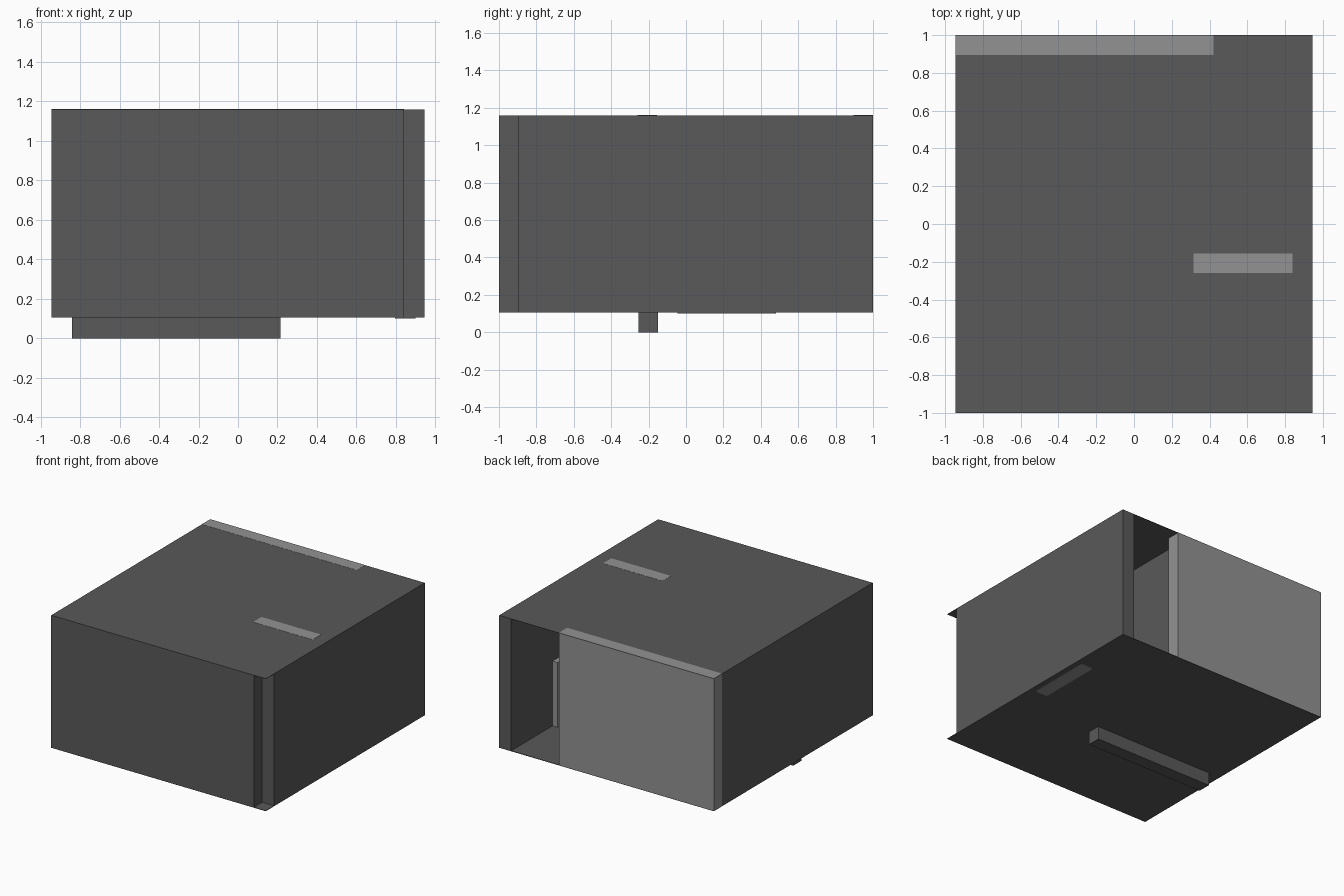
import bpy
import bmesh

if "Cube" in bpy.data.objects:
    bpy.data.objects.remove(bpy.data.objects["Cube"])


def material(name, value):
    m = bpy.data.materials.new(name)
    m.diffuse_color = (value, value, value, 1)
    m.use_nodes = True
    m.node_tree.nodes["Principled BSDF"].inputs["Base Color"].default_value = m.diffuse_color
    return m


dark = material("dark grey", 0.1)
light = material("light grey", 0.29)


def box(name, x, y, z, mat):
    """Axis-aligned box from (min, max) ranges."""
    bm = bmesh.new()
    bmesh.ops.create_cube(bm, size=1)
    for v in bm.verts:
        v.co = [r[0] if c < 0 else r[1] for c, r in zip(v.co, (x, y, z))]
    mesh = bpy.data.meshes.new(name)
    bm.to_mesh(mesh)
    bm.free()
    mesh.materials.append(mat)
    obj = bpy.data.objects.new(name, mesh)
    bpy.context.collection.objects.link(obj)
    return obj


T = 0.105                 # wall thickness
X, Y = 0.945, 1.0         # half width and half depth
BASE, TOP = 0.107, 1.16   # floor and roof heights
wall_z = (BASE + 0.002, TOP - 0.002)
light_z = (BASE + 0.002, TOP + 0.001)

# Thin floor and roof sheets, covering the notched front corner
box("floor", (-X, X), (-Y, Y), (BASE - 0.002, BASE + 0.002), dark)
box("roof", (-X, X), (-Y, Y), (TOP - 0.003, TOP), dark)

# Outer walls: the front right corner is notched, the back has a doorway
box("front_wall", (-X, X - T), (-Y, -Y + T), wall_z, dark)
box("left_wall", (-X, -X + T), (-Y + T, Y - T), wall_z, dark)
box("right_wall", (X - T, X), (-Y + T, Y), wall_z, dark)
box("back_wall", (-X, 0.42), (Y - T, Y), light_z, light)

# Inner partitions
box("hall_partition", (0.21, 0.315), (-0.26, Y - T), wall_z, dark)
box("cross_partition", (0.315, X - T), (-0.26, -0.155), light_z, light)
box("sunken_partition", (-0.84, 0.215), (-0.255, -0.15), (0, 1.05), dark)

# Low panel set into the right wall, just poking through the floor
box("low_panel", (0.795, 0.9), (-0.045, 0.48), (0.1, 0.625), light)
